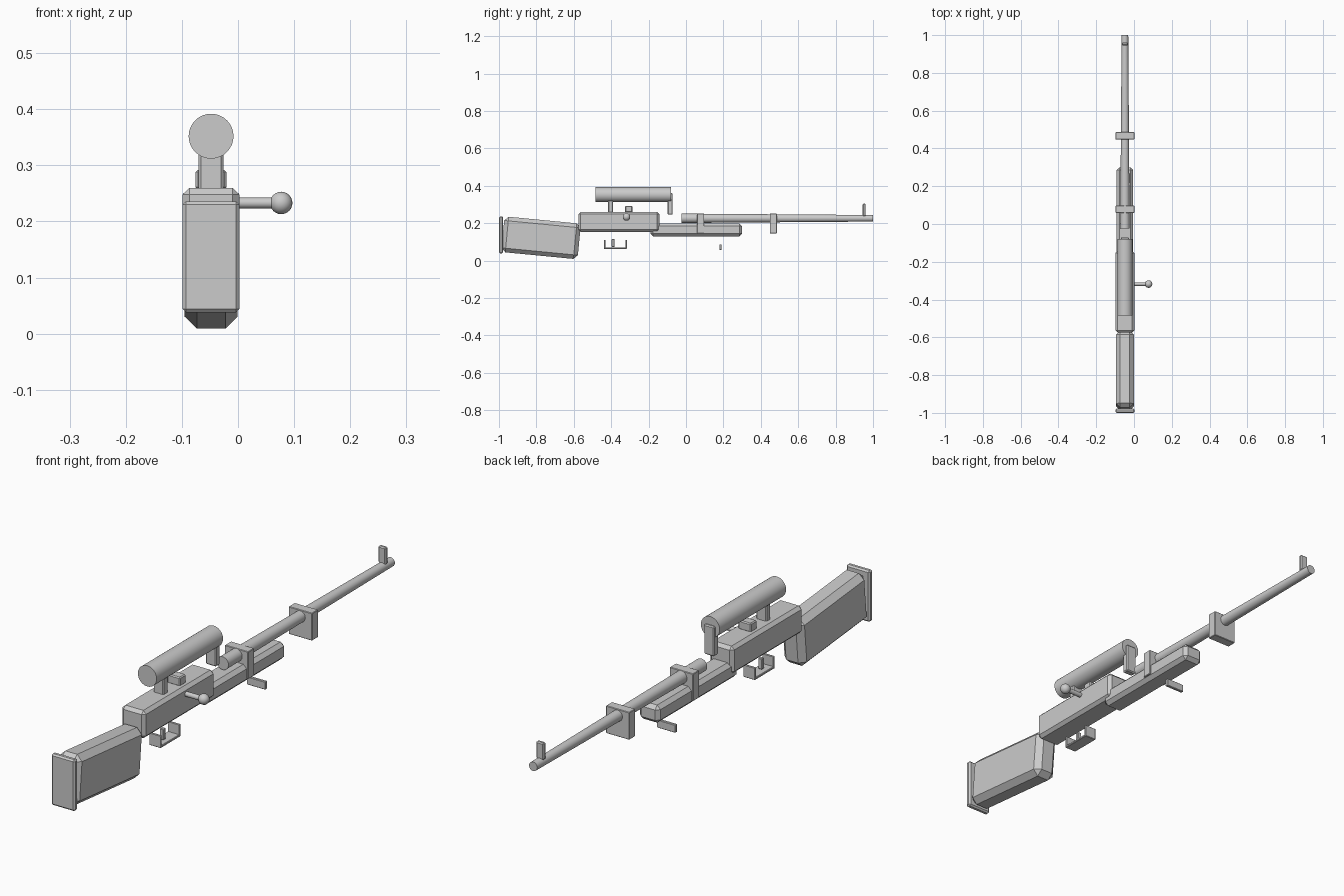
import bpy, math

if "Cube" in bpy.data.objects:
    bpy.data.objects.remove(bpy.data.objects["Cube"])

CX = -0.048  # centre line of the rifle


def box(name, y, z, width, bevel=0.0, tilt=0.0):
    """Chamfered block spanning y and z ranges, centred on the rifle line."""
    bpy.ops.mesh.primitive_cube_add(size=1, location=(CX, sum(y) / 2, sum(z) / 2))
    ob = bpy.context.object
    ob.name = name
    ob.scale = (width, y[1] - y[0], z[1] - z[0])
    bpy.ops.object.transform_apply(location=False, rotation=False, scale=True)
    ob.rotation_euler.x = math.radians(tilt)
    if bevel:
        mod = ob.modifiers.new("chamfer", 'BEVEL')
        mod.width = bevel
        mod.segments = 1
    return ob


def tube(name, loc, length, r1, r2, rot):
    """Smooth, optionally tapered cylinder."""
    bpy.ops.mesh.primitive_cone_add(vertices=32, radius1=r1, radius2=r2,
                                    depth=length, location=loc, rotation=rot)
    ob = bpy.context.object
    ob.name = name
    bpy.ops.object.shade_smooth_by_angle(angle=math.radians(40))
    return ob


ALONG_Y = (-math.pi / 2, 0, 0)
ALONG_X = (0, math.pi / 2, 0)

# Wooden furniture
box("butt_stock", (-0.98, -0.57), (0.026, 0.217), 0.095, 0.022, tilt=-5.5)
box("butt_plate", (-1.0, -0.978), (0.038, 0.236), 0.101, 0.006)
box("fore_end", (-0.19, 0.30), (0.13, 0.198), 0.087, 0.014)

# Receiver and barrel
box("receiver", (-0.575, -0.142), (0.153, 0.26), 0.101, 0.012)
tube("barrel", (CX, 0.4875, 0.226), 1.025, 0.025, 0.0175, ALONG_Y)
for i, y in enumerate((0.078, 0.467)):
    box(f"barrel_band_{i + 1}", (y - 0.019, y + 0.019), (0.145, 0.251), 0.1, 0.002)

# Sights
box("front_sight", (0.945, 0.961), (0.238, 0.304), 0.032, 0.004)
box("rear_sight", (-0.325, -0.287), (0.257, 0.292), 0.055, 0.004)

# Scope and its mounts
tube("scope", (CX, -0.282, 0.352), 0.405, 0.04, 0.04, ALONG_Y)
box("scope_mount_rear", (-0.417, -0.39), (0.245, 0.36), 0.044, 0.004)
box("scope_mount_front", (-0.098, -0.071), (0.245, 0.36), 0.044, 0.004)

# Bolt handle with ball
tube("bolt_handle", (0.016, -0.318, 0.233), 0.104, 0.0095, 0.0095, ALONG_X)
bpy.ops.mesh.primitive_uv_sphere_add(segments=24, ring_count=12, radius=0.02,
                                     location=(0.077, -0.318, 0.233))
bpy.context.object.name = "bolt_knob"
bpy.ops.object.shade_smooth_by_angle(angle=math.radians(40))

# Trigger and guard
box("trigger_guard_base", (-0.438, -0.316), (0.062, 0.071), 0.05, 0.002)
box("trigger_guard_rear", (-0.438, -0.43), (0.064, 0.11), 0.05, 0.002)
box("trigger_guard_front", (-0.324, -0.316), (0.064, 0.11), 0.05, 0.002)
box("trigger", (-0.397, -0.382), (0.073, 0.115), 0.016, 0.002)

# Sling swivel
box("sling_swivel", (0.178, 0.19), (0.056, 0.087), 0.08, 0.002)
